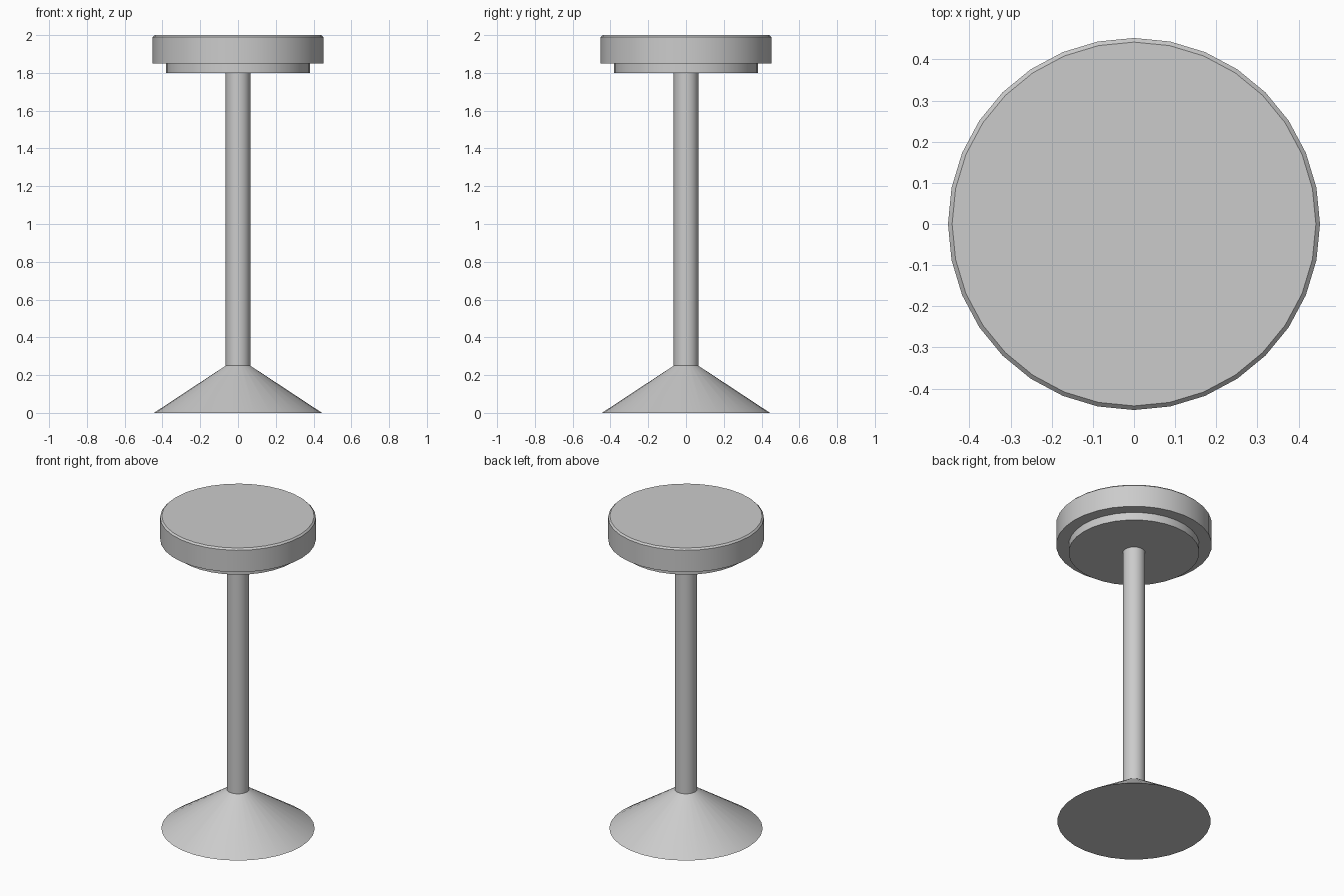
import bpy
import math

if "Cube" in bpy.data.objects:
    bpy.data.objects.remove(bpy.data.objects["Cube"])

SIDES = 32


def turned(name, profile):
    """Revolve a (radius, z) profile into a closed solid with flat caps."""
    verts = [(r * math.cos(2 * math.pi * i / SIDES), r * math.sin(2 * math.pi * i / SIDES), z)
             for r, z in profile for i in range(SIDES)]
    faces = [tuple(reversed(range(SIDES)))]
    for k in range(len(profile) - 1):
        a, b = k * SIDES, (k + 1) * SIDES
        for i in range(SIDES):
            j = (i + 1) % SIDES
            faces.append((a + i, a + j, b + j, b + i))
    top = (len(profile) - 1) * SIDES
    faces.append(tuple(range(top, top + SIDES)))
    mesh = bpy.data.meshes.new(name)
    mesh.from_pydata(verts, [], faces)
    obj = bpy.data.objects.new(name, mesh)
    bpy.context.collection.objects.link(obj)
    bpy.ops.object.select_all(action='DESELECT')
    obj.select_set(True)
    bpy.context.view_layer.objects.active = obj
    bpy.ops.object.shade_smooth_by_angle(angle=math.radians(30))
    return obj


# Flared conical foot
turned("base", [(0.445, 0.0), (0.065, 0.25)])
# Central column
turned("post", [(0.065, 0.25), (0.065, 1.80)])
# Support disc under the seat
turned("seat_plate", [(0.38, 1.80), (0.38, 1.85)])
# Seat with a small chamfer on its top edge
turned("seat", [(0.452, 1.85), (0.452, 1.99), (0.442, 2.0)])
